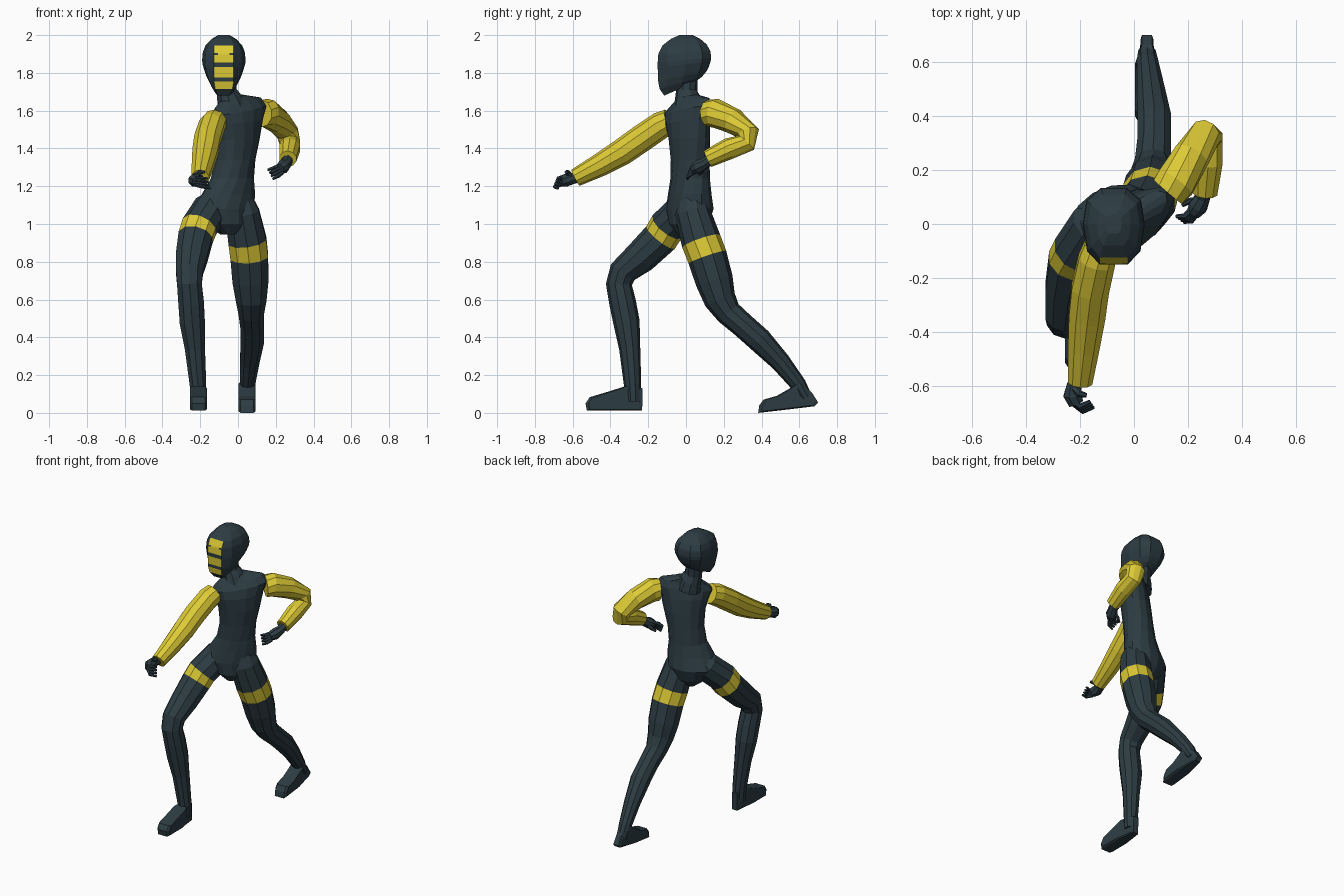
import bpy, bmesh, math
from mathutils import Vector


def material(name, rgb):
    m = bpy.data.materials.new(name)
    m.diffuse_color = (*rgb, 1)
    return m


DARK = material("dark_slate", (0.026, 0.046, 0.056))
YELLOW = material("yellow", (0.72, 0.59, 0.036))


def loft(name, rings, accent=lambda row, col: False, base=DARK):
    """Skin closed rings; quads chosen by the accent rule turn yellow."""
    bm = bmesh.new()
    vs = [[bm.verts.new(p) for p in r] for r in rings]
    n = len(rings[0])
    for i in range(len(vs) - 1):
        for j in range(n):
            k = (j + 1) % n
            f = bm.faces.new((vs[i][j], vs[i][k], vs[i + 1][k], vs[i + 1][j]))
            f.material_index = int(accent(i, j))
    bm.faces.new(vs[0])
    bm.faces.new(vs[-1])
    bmesh.ops.recalc_face_normals(bm, faces=bm.faces)
    me = bpy.data.meshes.new(name)
    bm.to_mesh(me)
    bm.free()
    me.materials.append(base)
    me.materials.append(YELLOW)
    ob = bpy.data.objects.new(name, me)
    bpy.context.collection.objects.link(ob)
    return ob


def tube(name, path, sides=10, ref=(1, 0, 0), **kw):
    """Tapered limb through (x, y, z, radius) stations."""
    pts = [Vector(p[:3]) for p in path]
    rings = []
    for i, p in enumerate(pts):
        t = Vector()
        if i > 0:
            t += (p - pts[i - 1]).normalized()
        if i < len(pts) - 1:
            t += (pts[i + 1] - p).normalized()
        t.normalize()
        u = Vector(ref)
        u = (u - t * u.dot(t)).normalized()
        v = t.cross(u)
        rings.append([p + path[i][3] * (u * math.cos(a) + v * math.sin(a))
                      for a in (2 * math.pi * (j + 0.5) / sides for j in range(sides))])
    return loft(name, rings, **kw)


# Head: rings of (front z, back z, front y, back y, half width), tilted along the jaw
HEAD = [(1.68, 1.75, -.115, .045, .052), (1.715, 1.78, -.14, .085, .076),
        (1.755, 1.81, -.147, .11, .093), (1.775, 1.825, -.148, .118, .099),
        (1.83, 1.86, -.15, .13, .113), (1.855, 1.88, -.15, .133, .115),
        (1.895, 1.91, -.147, .13, .112), (1.905, 1.92, -.145, .127, .11),
        (1.945, 1.95, -.125, .11, .096), (1.98, 1.98, -.08, .075, .064),
        (2.0, 2.0, -.035, .035, .03)]
rings = []
for zf, zb, yf, yb, w in HEAD:
    fx = min(.052, .6 * w) / w
    half = [(fx * .6, -1), (fx, -1), (.86, -.65), (1, .05), (.88, .68), (.42, 1)]
    outline = half + [(-x, y) for x, y in reversed(half)]
    rings.append([(-.075 + x * w, yf + (yb - yf) * (y + 1) / 2,
                   zf + (zb - zf) * (y + 1) / 2) for x, y in outline])
# face bars on the front columns, the upper two joined by a narrow link
loft("head", rings, lambda row, col: (row in (1, 3, 5, 7) and col in (10, 11, 0))
     or (row == 6 and col == 11))

# Neck with a flared collar
tube("neck", [(-.03, .012, 1.60, .085), (-.045, .01, 1.66, .07),
              (-.06, .003, 1.70, .057), (-.07, .005, 1.80, .056)])

# Torso and pelvis: (x, y, z, half width, half depth, yaw, shoulder tilt)
TORSO = [(-.055, .01, .945, .035, .06, 25, 0), (-.06, .015, 1.0, .11, .105, 25, 0),
         (-.075, .02, 1.08, .168, .12, 22, 0), (-.05, .02, 1.16, .148, .107, 25, 0),
         (-.03, .022, 1.24, .12, .098, 32, 0), (-.015, .022, 1.34, .115, .095, 38, 0),
         (-.002, .018, 1.45, .132, .095, 40, .005), (.0, .01, 1.54, .155, .09, 40, .015),
         (.004, .01, 1.60, .18, .076, 40, .028), (.0, .015, 1.64, .155, .055, 40, .03),
         (-.03, .01, 1.67, .07, .05, 40, .015)]
rings = []
for x, y, z, a, b, yaw, tilt in TORSO:
    c, s = math.cos(math.radians(yaw)), math.sin(math.radians(yaw))
    ring = []
    for j in range(14):
        u, v = math.cos(math.tau * j / 14), math.sin(math.tau * j / 14)
        ring.append((x + a * u * c - b * v * s, y + a * u * s + b * v * c, z + tilt * u))
    rings.append(ring)
loft("torso", rings)

# Legs: the third segment is the yellow thigh band
band = lambda row, col: row == 2
tube("right_leg", [(-.11, .03, 1.13, .06), (-.14, .0, 1.085, .097), (-.205, -.10, .985, .098),
                   (-.225, -.135, .928, .096), (-.245, -.24, .825, .088),
                   (-.257, -.335, .745, .075), (-.257, -.355, .68, .069),
                   (-.248, -.335, .58, .071), (-.242, -.315, .48, .07),
                   (-.228, -.298, .34, .056), (-.212, -.283, .15, .046),
                   (-.21, -.28, .06, .042)], accent=band)
tube("left_leg", [(.0, .02, 1.18, .055), (.022, .035, 1.06, .095), (.05, .08, .91, .106),
                  (.06, .113, .825, .105), (.066, .15, .70, .1), (.07, .18, .60, .085),
                  (.07, .225, .53, .07), (.075, .30, .465, .066), (.075, .39, .385, .066),
                  (.062, .50, .27, .053), (.05, .595, .15, .042), (.048, .635, .08, .034)],
     accent=band)


# Feet: side profile in y-z, swept across with narrower side rings and a tapered heel
def foot(name, cx, profile):
    cy = sum(p[0] for p in profile) / len(profile)
    cz = sum(p[1] for p in profile) / len(profile)
    back = max(p[0] for p in profile)
    rings = [[(cx + dx * (.55 if y > back - .04 else 1), cy + (y - cy) * k, cz + (z - cz) * k)
              for y, z in profile]
             for dx, k in ((-.045, .88), (-.034, 1), (.034, 1), (.045, .88))]
    return loft(name, rings)


foot("right_foot", -.21, [(-.232, .012), (-.23, .13), (-.325, .14), (-.42, .11),
                          (-.51, .083), (-.532, .05), (-.525, .012), (-.38, .012)])
foot("left_foot", .048, [(.70, .055), (.665, .11), (.60, .165), (.55, .13), (.48, .09),
                         (.41, .07), (.388, .04), (.382, .0), (.54, .018), (.68, .035)])

# Sleeves
tube("right_sleeve", [(-.122, -.085, 1.545, .066), (-.138, -.135, 1.522, .072),
                      (-.162, -.24, 1.45, .073), (-.174, -.34, 1.38, .071),
                      (-.187, -.46, 1.31, .061), (-.2, -.585, 1.245, .048)], base=YELLOW)
tube("left_sleeve", [(.125, .12, 1.585, .072), (.155, .155, 1.587, .077), (.212, .25, 1.545, .069),
                     (.262, .328, 1.482, .061), (.275, .318, 1.43, .056),
                     (.274, .23, 1.40, .057), (.264, .115, 1.345, .047)], base=YELLOW)


# Hands: wrist and palm, four curled fingers spread along an axis, and a thumb
def hand(side, palm, knuckle, middle, tip, spread, thumb):
    tube(side + "_palm", palm, sides=8, ref=(0, 0, 1))
    for i in range(4):
        off = Vector(spread) * (i - 1.5)
        stations = [tuple(Vector(p) + off * k) + (r,) for p, k, r in
                    ((knuckle, .8, .012), (middle, 1, .011), (tip, 1.15, .007))]
        tube(f"{side}_finger_{i + 1}", stations, sides=6, ref=(0, 0, 1))
    tube(side + "_thumb", thumb, sides=6, ref=(0, 0, 1))


hand("right",
     [(-.205, -.565, 1.25, .03), (-.222, -.60, 1.24, .03), (-.228, -.635, 1.232, .036),
      (-.215, -.665, 1.225, .03)],
     (-.225, -.66, 1.225), (-.195, -.685, 1.22), (-.155, -.668, 1.215), (.004, -.006, -.015),
     [(-.22, -.61, 1.255, .016), (-.2, -.63, 1.275, .013), (-.175, -.635, 1.275, .008)])
hand("left",
     [(.262, .135, 1.345, .032), (.255, .10, 1.322, .03), (.238, .065, 1.302, .037),
      (.22, .04, 1.29, .028)],
     (.222, .045, 1.288), (.2, .02, 1.275), (.17, .018, 1.262), (.008, -.006, -.014),
     [(.235, .085, 1.30, .016), (.205, .085, 1.28, .012), (.18, .07, 1.262, .008)])
